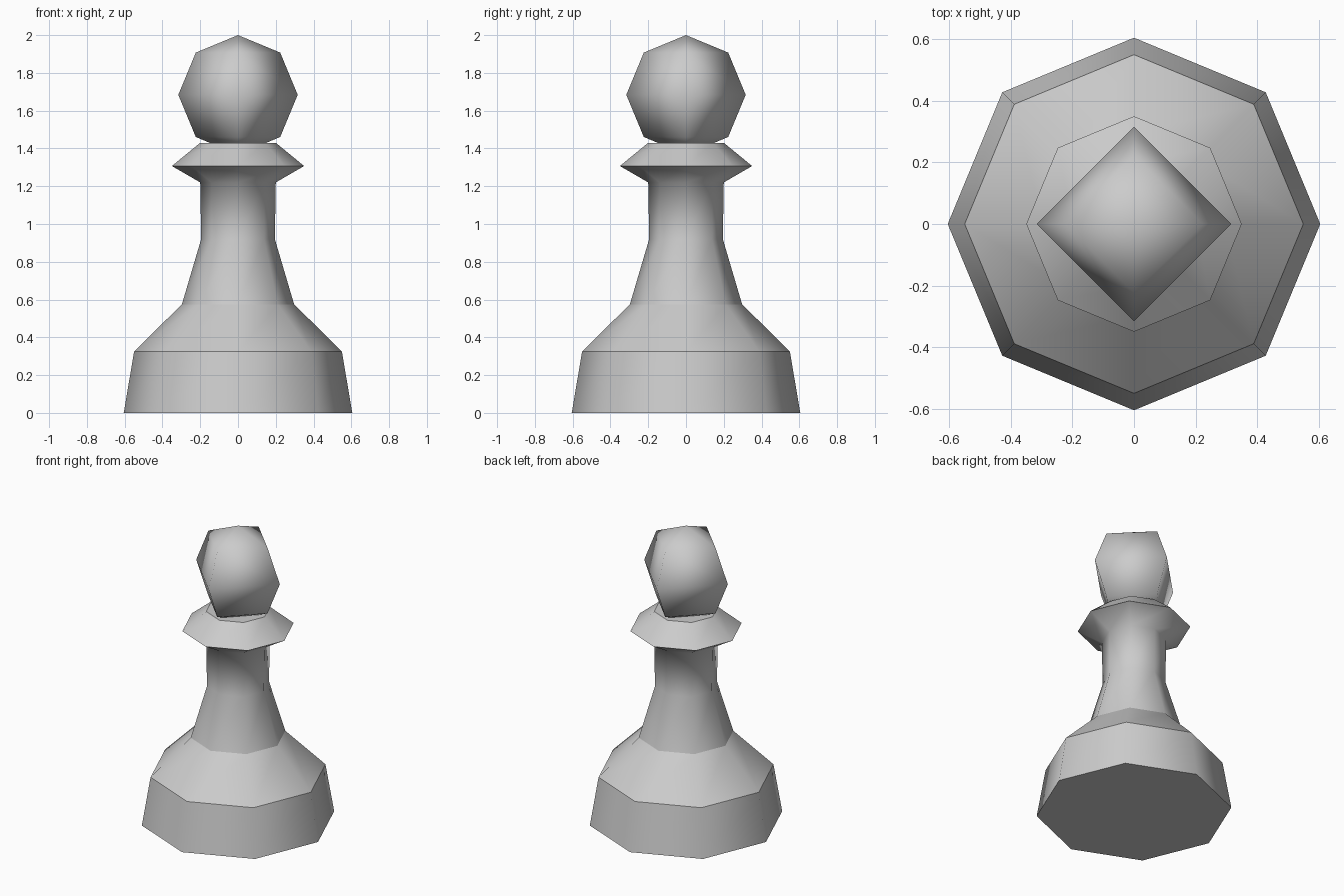
import bpy, bmesh
from math import cos, sin, pi

if "Cube" in bpy.data.objects:
    bpy.data.objects.remove(bpy.data.objects["Cube"])

SIDES = 8


def lathe(name, profile, sharp_rings):
    """Turn a (radius, z, ...) profile into a closed low-poly solid."""
    bm = bmesh.new()
    rings = [[bm.verts.new((r * cos(2 * pi * i / SIDES), r * sin(2 * pi * i / SIDES), z))
              for i in range(SIDES)] for r, z in profile]
    for low, high in zip(rings, rings[1:]):
        for i in range(SIDES):
            j = (i + 1) % SIDES
            bm.faces.new((low[i], low[j], high[j], high[i]))
    bm.faces.new(rings[0][::-1])
    bm.faces.new(rings[-1])
    for f in bm.faces:
        f.smooth = True
    for k in sharp_rings:
        for i in range(SIDES):
            bm.edges.get((rings[k][i], rings[k][(i + 1) % SIDES])).smooth = False
    mesh = bpy.data.meshes.new(name)
    bm.to_mesh(mesh)
    bm.free()
    obj = bpy.data.objects.new(name, mesh)
    bpy.context.collection.objects.link(obj)
    return obj


# Body: flared base, tapered neck and collar in one turned profile
lathe("pawn_body", [(0.605, 0), (0.55, 0.325), (0.297, 0.575), (0.195, 0.92),
                    (0.2, 1.22), (0.35, 1.307), (0.2, 1.43)], (0, 1, 2, 5, 6))

# Head: four-sided sphere sunk slightly into the collar
bpy.ops.mesh.primitive_uv_sphere_add(segments=4, ring_count=4, radius=0.316,
                                     location=(0, 0, 1.684))
head = bpy.context.object
head.name = "pawn_head"
bpy.ops.object.shade_smooth()
